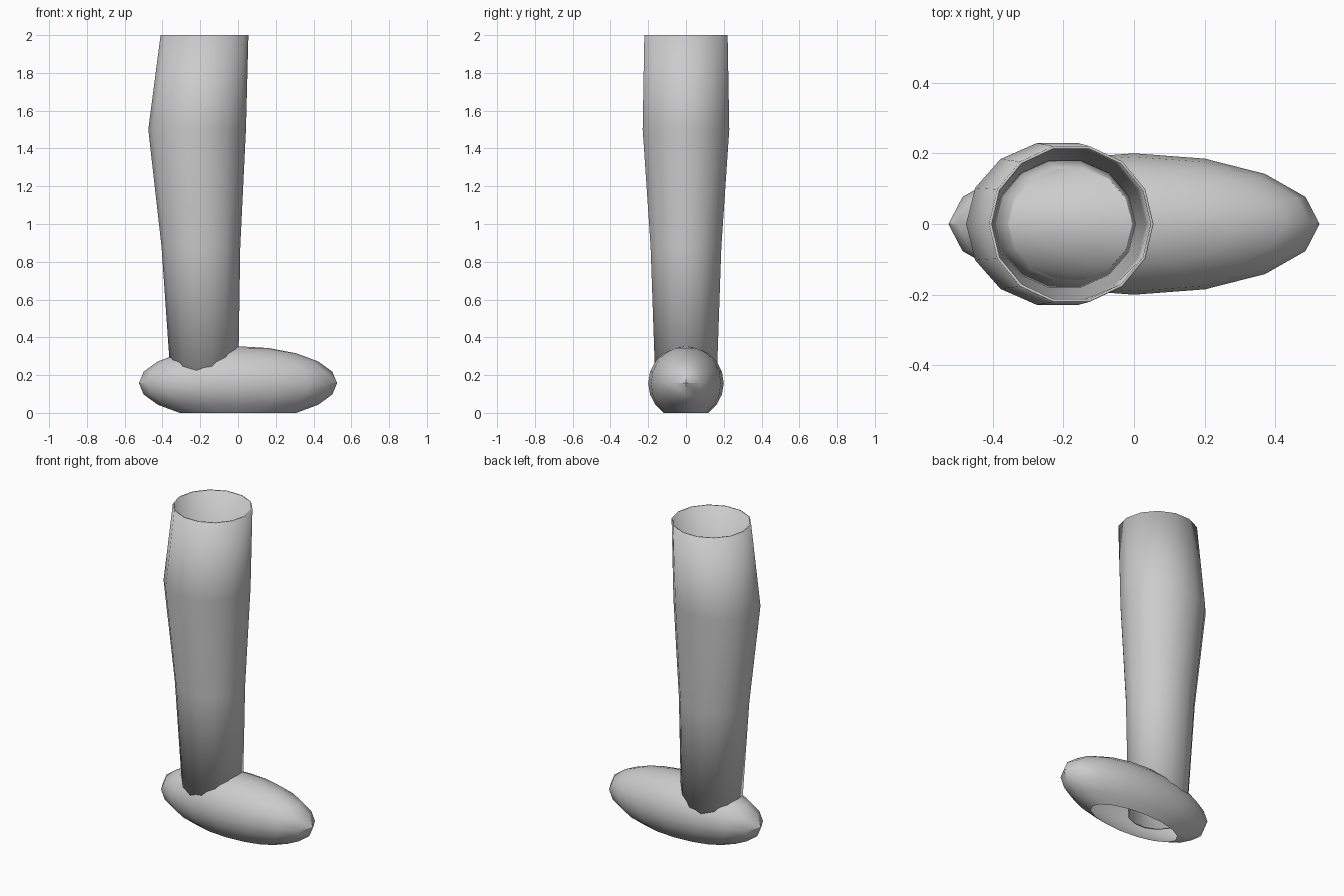
import bpy, bmesh, math

cube = bpy.data.objects.get("Cube")
if cube:
    bpy.data.objects.remove(cube, do_unlink=True)

grey = bpy.data.materials.new("plain_grey")
grey.use_nodes = True
grey.diffuse_color = (0.6, 0.6, 0.6, 1)
grey.node_tree.nodes["Principled BSDF"].inputs["Base Color"].default_value = (0.6, 0.6, 0.6, 1)


def make_object(name, bm):
    bmesh.ops.recalc_face_normals(bm, faces=bm.faces)
    mesh = bpy.data.meshes.new(name)
    bm.to_mesh(mesh)
    bm.free()
    mesh.materials.append(grey)
    obj = bpy.data.objects.new(name, mesh)
    bpy.context.collection.objects.link(obj)
    bpy.ops.object.select_all(action="DESELECT")
    obj.select_set(True)
    bpy.context.view_layer.objects.active = obj
    bpy.ops.object.shade_smooth_by_angle(angle=math.radians(40))
    return obj


# Foot: stretched sphere, open where the lowest rings are removed
bm = bmesh.new()
bmesh.ops.create_uvsphere(bm, u_segments=16, v_segments=10, radius=1)
low = [v for v in bm.verts if v.co.z < -0.85]
bmesh.ops.delete(bm, geom=low, context="VERTS")
sole = min(v.co.z for v in bm.verts)
for v in bm.verts:
    v.co = (v.co.x * 0.525, v.co.y * 0.2, (v.co.z - sole) * 0.195)
make_object("foot", bm)

# Leg: open tube lofted through rings of (height, back x, front x, half depth)
SIDES = 14
RINGS = [(0.12, -0.352, 0.0, 0.165), (0.88, -0.405, 0.012, 0.192),
         (1.5, -0.475, 0.042, 0.235), (2.0, -0.41, 0.055, 0.226)]
bm = bmesh.new()
loops = []
for z, back, front, depth in RINGS:
    mid, half = (back + front) / 2, (front - back) / 2
    angles = [math.tau * i / SIDES for i in range(SIDES)]
    loops.append([bm.verts.new((mid + half * math.cos(a), depth * math.sin(a), z))
                  for a in angles])
for lower, upper in zip(loops, loops[1:]):
    for i in range(SIDES):
        j = (i + 1) % SIDES
        bm.faces.new((lower[i], lower[j], upper[j], upper[i]))
leg = make_object("leg", bm)

# Thin wall at the open rim
wall = leg.modifiers.new("wall", "SOLIDIFY")
wall.thickness = 0.008
wall.offset = -1
